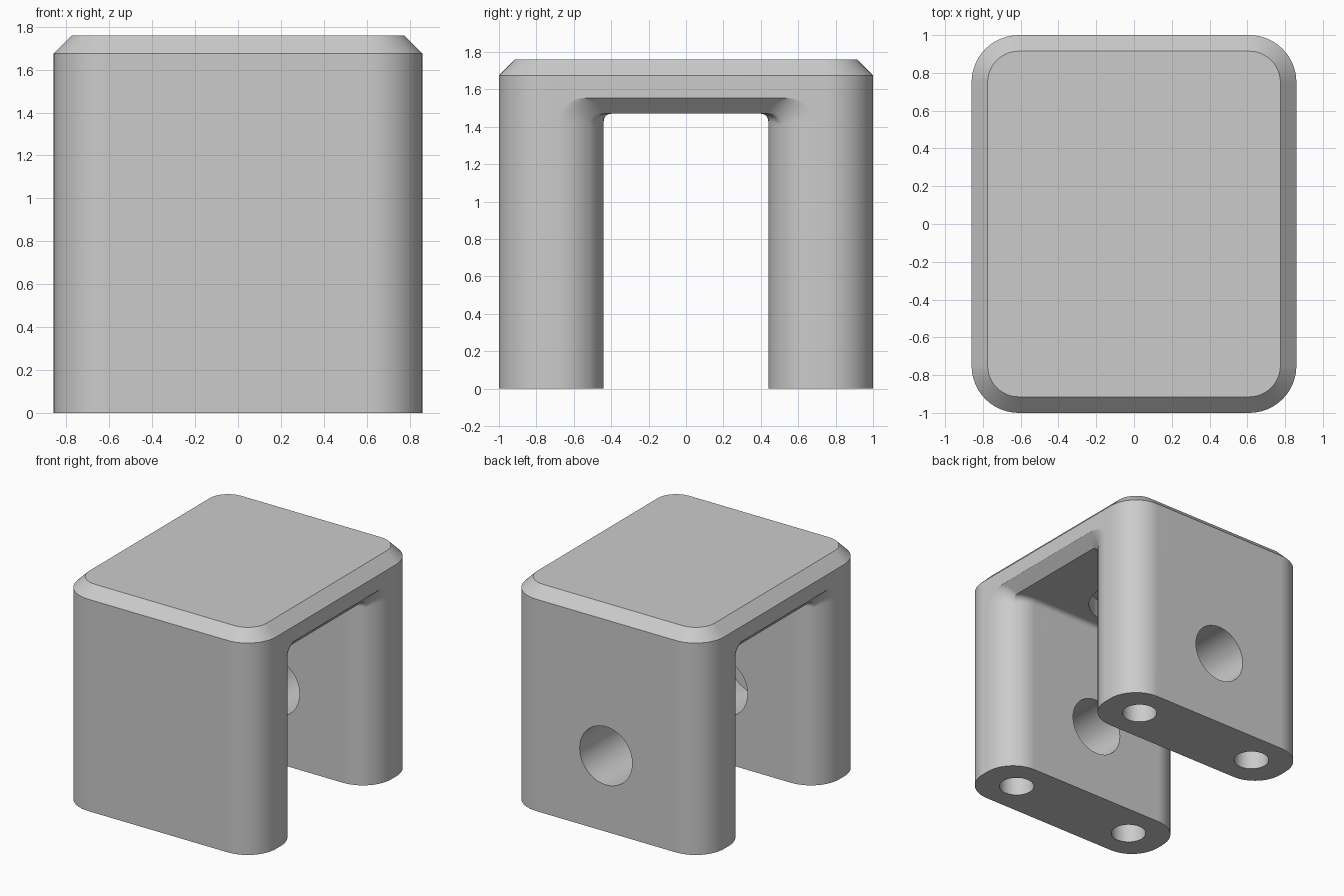
import bpy, bmesh, math

old = bpy.data.objects.get("Cube")
if old:
    bpy.data.objects.remove(old, do_unlink=True)

HALF_X, HALF_Y, TOP = 0.86, 1.0, 1.76
CHAMFER, ROUND = 0.085, 0.25
GAP, CEILING = 0.44, 1.47


def loft(name, rings):
    """Solid skinned through matching closed rings of points."""
    bm = bmesh.new()
    loops = [[bm.verts.new(p) for p in ring] for ring in rings]
    n = len(loops[0])
    for a, b in zip(loops, loops[1:]):
        for i in range(n):
            j = (i + 1) % n
            bm.faces.new((a[i], a[j], b[j], b[i]))
    bm.faces.new(loops[0])
    bm.faces.new(loops[-1])
    bmesh.ops.recalc_face_normals(bm, faces=bm.faces)
    mesh = bpy.data.meshes.new(name)
    bm.to_mesh(mesh)
    bm.free()
    obj = bpy.data.objects.new(name, mesh)
    bpy.context.collection.objects.link(obj)
    return obj


def rounded_rect(hx, hy, r, z, steps=12):
    pts = []
    for k, (sx, sy) in enumerate(((1, 1), (-1, 1), (-1, -1), (1, -1))):
        for i in range(steps + 1):
            a = math.pi / 2 * (k + i / steps)
            pts.append((sx * (hx - r) + r * math.cos(a),
                        sy * (hy - r) + r * math.sin(a), z))
    return pts


def arch(x, half, top, r, steps=8):
    """Opening outline with rounded upper corners, at one x."""
    pts = [(x, half, -0.2)]
    for k, s in enumerate((1, -1)):
        for i in range(steps + 1):
            a = math.pi / 2 * (k + i / steps)
            pts.append((x, s * (half - r) + r * math.cos(a), top - r + r * math.sin(a)))
    pts.append((x, -half, -0.2))
    return pts


def drill(name, start, end, r, steps=48):
    """Round cutter between two points along y or z."""
    rings = []
    for x, y, z in (start, end):
        ring = []
        for i in range(steps):
            a = math.tau * i / steps
            u, v = r * math.cos(a), r * math.sin(a)
            ring.append((x + u, y, z + v) if start[1] != end[1] else (x + u, y + v, z))
        rings.append(ring)
    return loft(name, rings)


# Outer block with rounded corners and a chamfered top
body = loft("clevis_body", [
    rounded_rect(HALF_X, HALF_Y, ROUND, 0),
    rounded_rect(HALF_X, HALF_Y, ROUND, TOP - CHAMFER),
    rounded_rect(HALF_X - CHAMFER, HALF_Y - CHAMFER, ROUND - CHAMFER, TOP)])

# Channel between the legs, flaring at both mouths
depths = [ROUND * (1 - math.sin(math.pi / 2 * i / 12)) for i in range(13)]
depths = sorted(depths + [CHAMFER], reverse=True)


def mouth(x, d):
    side = ROUND - math.sqrt(ROUND ** 2 - (ROUND - d) ** 2)
    return arch(x, GAP + side, CEILING + max(0, CHAMFER - d), 0.04 + 0.4 * side)


right_half = [mouth(HALF_X - d, d) for d in depths] + [mouth(HALF_X + 0.1, 0)]
left_half = [[(-x, y, z) for x, y, z in ring] for ring in reversed(right_half)]
cutters = [loft("channel_cutter", left_half + right_half)]

# Pin hole: through the back leg, blind in the front leg
cutters.append(drill("pin_cutter", (0, -GAP - 0.43, 0.6), (0, 1.2, 0.6), 0.23))
# Blind recess in the ceiling
cutters.append(drill("ceiling_cutter", (0, 0, 1.3), (0, 0, CEILING + 0.15), 0.34))
# Blind holes in the feet
for sx in (-1, 1):
    for sy in (-1, 1):
        cutters.append(drill("foot_cutter", (sx * 0.55, sy * 0.72, -0.1),
                             (sx * 0.55, sy * 0.72, 0.5), 0.13, 32))

bpy.context.view_layer.objects.active = body
for cutter in cutters:
    cutter.hide_render = True
    mod = body.modifiers.new("cut", "BOOLEAN")
    mod.operation, mod.solver, mod.object = "DIFFERENCE", "EXACT", cutter
    bpy.ops.object.modifier_apply(modifier=mod.name)
    bpy.data.objects.remove(cutter, do_unlink=True)

# Single grey finish
grey = bpy.data.materials.new("plain_grey")
grey.use_nodes = True
colour = (0.6, 0.6, 0.6, 1)
grey.diffuse_color = colour
grey.node_tree.nodes["Principled BSDF"].inputs["Base Color"].default_value = colour
body.data.materials.clear()
body.data.materials.append(grey)

bpy.ops.object.select_all(action="DESELECT")
body.select_set(True)
bpy.ops.object.shade_smooth_by_angle(angle=math.radians(30))
weighted = body.modifiers.new("even_shading", "WEIGHTED_NORMAL")
weighted.keep_sharp = True
